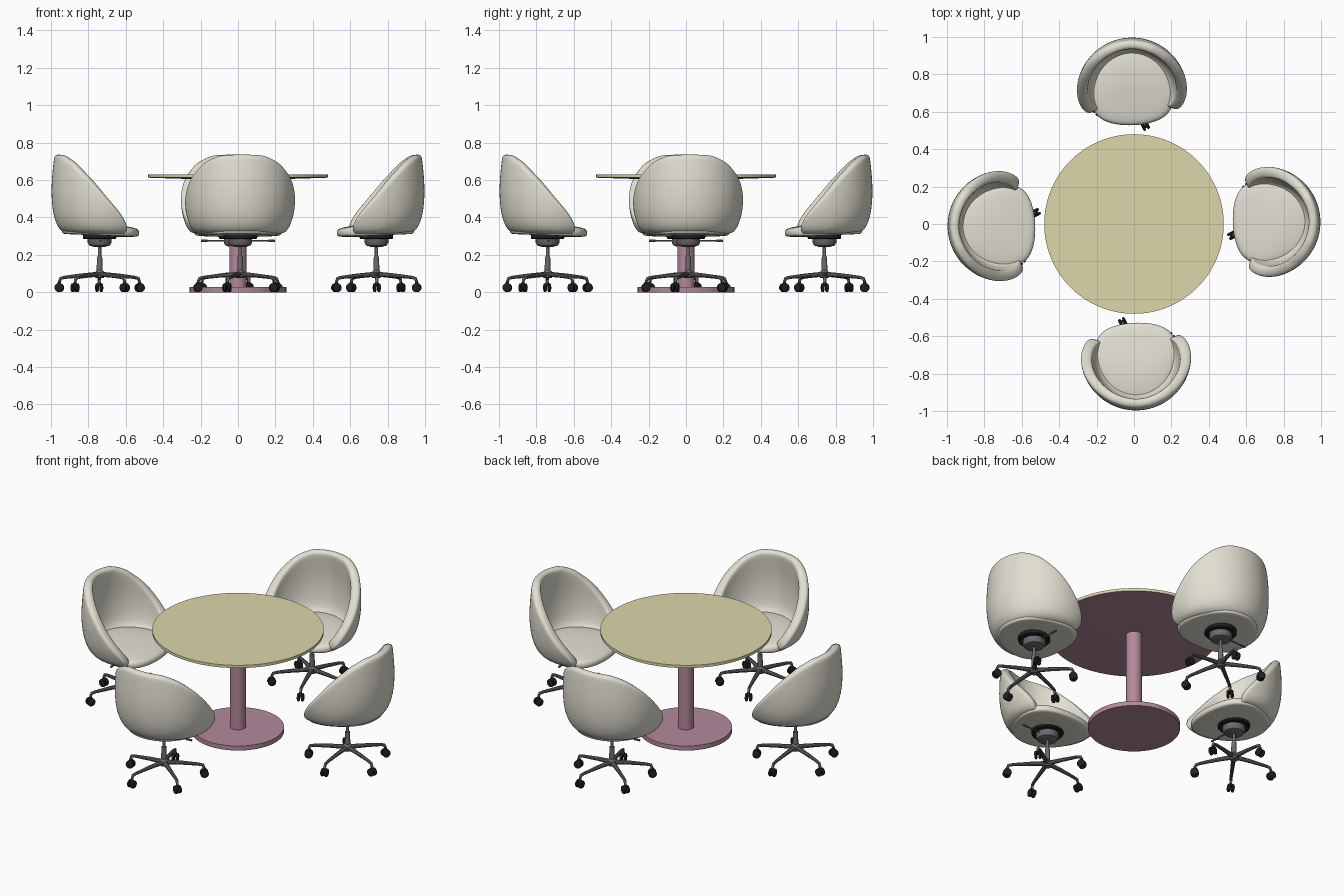
import bpy, bmesh, math
from mathutils import Matrix, Vector

if "Cube" in bpy.data.objects:
    bpy.data.objects.remove(bpy.data.objects["Cube"])

def material(name, c):
    m = bpy.data.materials.new(name)
    m.diffuse_color = (*c, 1)
    m.use_nodes = True
    m.node_tree.nodes["Principled BSDF"].inputs["Base Color"].default_value = m.diffuse_color
    return m

CREAM = material("cream", (0.76, 0.74, 0.64))
YELLOW = material("yellow", (0.72, 0.68, 0.40))
PINK = material("pink", (0.45, 0.25, 0.33))
METAL = material("metal", (0.15, 0.15, 0.16))
BLACK = material("black", (0.015, 0.015, 0.017))

def make_mesh(name, verts, faces, mat):
    me = bpy.data.meshes.new(name)
    me.from_pydata(verts, [], faces)
    bm = bmesh.new()
    bm.from_mesh(me)
    bmesh.ops.recalc_face_normals(bm, faces=bm.faces)
    bm.to_mesh(me)
    bm.free()
    me.shade_smooth()
    me.set_sharp_from_angle(angle=math.radians(35))
    me.materials.append(mat)
    return me

def lathe(name, profile, mat, n=32):
    """Closed solid of revolution from (radius, z) points."""
    verts = [(r * math.cos(2 * math.pi * i / n), r * math.sin(2 * math.pi * i / n), z)
             for r, z in profile for i in range(n)]
    faces = [(k * n + i, k * n + (i + 1) % n, (k + 1) * n + (i + 1) % n, (k + 1) * n + i)
             for k in range(len(profile) - 1) for i in range(n)]
    last = (len(profile) - 1) * n
    faces += [tuple(range(n)), tuple(range(last, last + n))]
    return make_mesh(name, verts, faces, mat)

def tube(name, path, mat, n=10):
    """Tapered tube in the xz plane through (x, z, radius) points."""
    verts, faces = [], []
    for i, (x, z, r) in enumerate(path):
        a, b = path[max(i - 1, 0)], path[min(i + 1, len(path) - 1)]
        t = Vector((b[0] - a[0], 0, b[1] - a[1])).normalized()
        side, up = Vector((0, 1, 0)), t.cross(Vector((0, 1, 0)))
        for k in range(n):
            w = 2 * math.pi * k / n
            verts.append(Vector((x, 0, z)) + side * r * math.cos(w) + up * r * math.sin(w))
    for i in range(len(path) - 1):
        faces += [(i * n + k, i * n + (k + 1) % n, (i + 1) * n + (k + 1) % n, (i + 1) * n + k)
                  for k in range(n)]
    e = (len(path) - 1) * n
    faces += [tuple(range(n)), tuple(range(e, e + n))]
    return make_mesh(name, verts, faces, mat)

def place(name, me, mat=Matrix(), subsurf=0):
    ob = bpy.data.objects.new(name, me)
    bpy.context.collection.objects.link(ob)
    ob.matrix_world = mat
    if subsurf:
        m = ob.modifiers.new("subsurf", 'SUBSURF')
        m.levels = m.render_levels = subsurf
    return ob

def interp(table, x):
    if x <= table[0][0]:
        return table[0][1]
    for (a, p), (b, q) in zip(table, table[1:]):
        if x <= b:
            return p + (q - p) * (x - a) / (b - a)
    return table[-1][1]

# Tub shell: a wall section swept round the back, its rim falling to the front
RIM = [(-0.25, .737), (-.22, .732), (-.16, .695), (-.06, .605), (.04, .495), (.12, .41), (.145, .375), (.165, .35)]
RAD = [(.312, .225), (.325, .248), (.35, .266), (.4, .284), (.45, .293), (.52, .298), (.6, .296), (.7, .287), (.74, .28)]

def shell_mesh():
    verts, faces, steps = [], [], 44
    for s in range(steps + 1):
        phi = math.radians(-114 + 228 * s / steps)
        h = interp(RIM, .04 - .29 * math.cos(phi))
        t = .05 + .012 * abs(phi) / 2
        zc = h - .4 * t
        sec = [(.1, .312), (.18, .311)]
        for i in range(9):
            z = .313 + (zc - .313) * (i / 8) ** 1.3
            sec.append((interp(RAD, z), z))
        rc = interp(RAD, zc) - t / 2
        for i in range(1, 6):
            a = math.pi * i / 6
            sec.append((rc + t / 2 * math.cos(a), zc + .4 * t * math.sin(a)))
        low = min(.345, zc - .004)
        for i in range(7):
            z = zc + (low - zc) * i / 6
            sec.append((interp(RAD, z) - t, z))
        sec.append((.1, low - .006))
        verts += [(r * math.sin(phi), .04 - r * math.cos(phi), z) for r, z in sec]
    n = len(sec)
    for s in range(steps):
        faces += [(s * n + k, s * n + (k + 1) % n, (s + 1) * n + (k + 1) % n, (s + 1) * n + k)
                  for k in range(n)]
    faces += [tuple(range(n)), tuple(range(steps * n, steps * n + n))]
    me = make_mesh("shell", verts, faces, CREAM)
    me.set_sharp_from_angle(angle=math.pi)
    return me

# Seat cushion: rounded outline stacked in rings, slightly tilted forward
def seat_mesh():
    half = [(0, .212), (.09, .205), (.175, .175), (.215, .115), (.226, .05), (.212, -.03),
            (.165, -.13), (.09, -.19), (0, -.206)]
    outline = half + [(-x, y) for x, y in half[-2:0:-1]]
    rings = [(.4, .303), (.92, .303), (1, .308), (1.015, .325), (1, .35), (.93, .364), (.5, .372)]
    n = len(outline)
    verts = [(x * s, y * s, z - .035 * y - (.012 * max(y * s, 0) / .2 if z > .33 else 0))
             for s, z in rings for x, y in outline]
    faces = [(k * n + i, k * n + (i + 1) % n, (k + 1) * n + (i + 1) % n, (k + 1) * n + i)
             for k in range(len(rings) - 1) for i in range(n)]
    e = (len(rings) - 1) * n
    verts += [(0, 0, .303), (0, 0, .374)]
    faces += [(i, (i + 1) % n, len(verts) - 2) for i in range(n)]
    faces += [(e + i, e + (i + 1) % n, len(verts) - 1) for i in range(n)]
    me = make_mesh("seat", verts, faces, CREAM)
    me.set_sharp_from_angle(angle=math.pi)
    return me

shell, seat = shell_mesh(), seat_mesh()
plate = lathe("mount_plate", [(.086, .285), (.09, .29), (.09, .315)], BLACK, 24)
mech = lathe("mechanism", [(.03, .243), (.055, .25), (.064, .265), (.064, .29)], METAL, 24)
post = lathe("gas_post", [(.02, .075), (.026, .082), (.026, .105), (.016, .118), (.014, .19),
                          (.009, .192), (.009, .25)], METAL, 20)
lever = tube("lever", [(.03, .275, .004), (.15, .275, .004), (.152, .275, .007), (.185, .275, .006)], METAL)
leg = tube("leg", [(.01, .096, .014), (.1, .09, .0115), (.195, .08, .009), (.218, .074, .009),
                   (.224, .06, .008), (.224, .035, .006)], METAL)
wheel = lathe("caster_wheel", [(.017, -.008), (.023, -.005), (.024, 0), (.023, .005), (.017, .008)], BLACK, 20)
hood = lathe("caster_hood", [(.012, -.005), (.014, .003), (.008, .018)], BLACK, 14)

# Four chairs around the table
for c, side in enumerate(("front", "right", "back", "left")):
    chair = (Matrix.Rotation(c * math.pi / 2, 4, 'Z') @ Matrix.Translation((.012, -.74, 0))
             @ Matrix.Rotation(math.radians(2.5), 4, 'Z'))
    place(side + "_shell", shell, chair, 1)
    place(side + "_seat", seat, chair, 2)
    for me in (plate, mech, post, lever):
        place(f"{side}_{me.name}", me, chair)
    for k in range(5):
        arm = chair @ Matrix.Rotation(math.radians(90 + 16 + 72 * k), 4, 'Z')
        place(f"{side}_leg_{k}", leg, arm)
        swivel = arm @ Matrix.Translation((.226, 0, .0245)) @ Matrix.Rotation(math.radians(8), 4, 'Z')
        place(f"{side}_caster_hood_{k}", hood, swivel @ Matrix.Translation((0, 0, .012)))
        for s in (-1, 1):
            place(f"{side}_caster_wheel_{k}_{s}", wheel, swivel @ Matrix.Translation((0, s * .0115, 0))
                  @ Matrix.Rotation(math.pi / 2, 4, 'X'))

# Round pedestal table
place("table_top", lathe("table_top", [(.48, .613), (.48, .63)], YELLOW, 96))
place("table_underside", lathe("table_underside", [(.15, .602), (.478, .6125)], PINK, 96))
place("table_column", lathe("table_column", [(.045, .02), (.045, .606)], PINK, 40))
place("table_base", lathe("table_base", [(.258, 0), (.258, .028)], PINK, 64))
